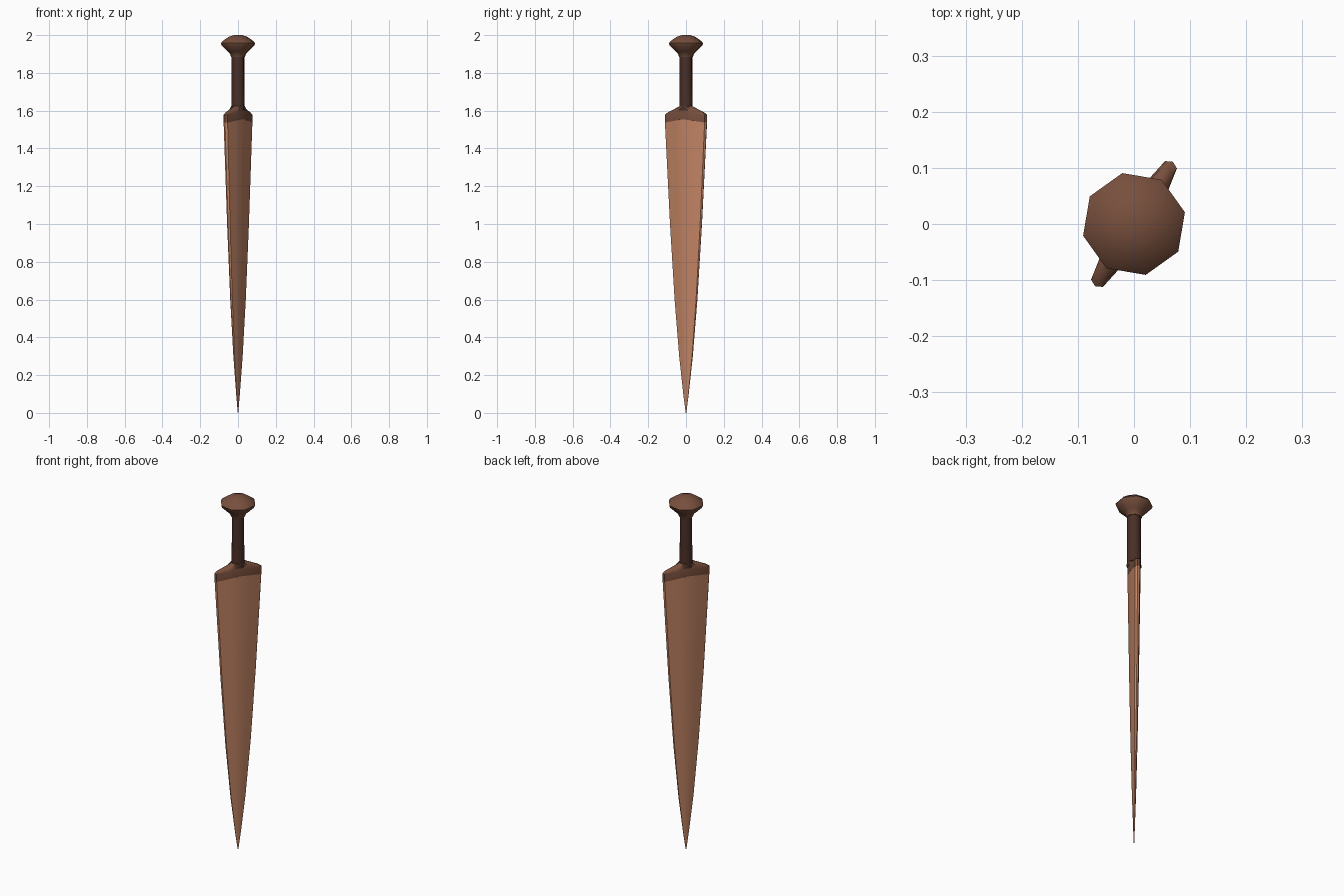
import bpy, bmesh, math

if "Cube" in bpy.data.objects:
    bpy.data.objects.remove(bpy.data.objects["Cube"])

TURN = math.radians(58)          # direction of the blade's width in plan


def material(name, rgb):
    m = bpy.data.materials.new(name)
    m.diffuse_color = (*rgb, 1)
    m.use_nodes = True
    m.node_tree.nodes["Principled BSDF"].inputs["Base Color"].default_value = m.diffuse_color
    return m


BRONZE = material("bright bronze", (0.55, 0.235, 0.13))
BROWN = material("dull brown bronze", (0.185, 0.078, 0.046))
DARK = material("dark grip brown", (0.068, 0.028, 0.020))


def loft(name, rings, mat, angle):
    """Skin a stack of equal rings, cap both ends, smooth by angle."""
    bm = bmesh.new()
    rows = [[bm.verts.new(p) for p in ring] for ring in rings]
    n = len(rows[0])
    for a, b in zip(rows, rows[1:]):
        for i in range(n):
            j = (i + 1) % n
            bm.faces.new((a[i], a[j], b[j], b[i]))
    bm.faces.new(rows[0][::-1])
    bm.faces.new(rows[-1])
    bmesh.ops.recalc_face_normals(bm, faces=bm.faces)
    me = bpy.data.meshes.new(name)
    bm.to_mesh(me)
    bm.free()
    me.materials.append(mat)
    ob = bpy.data.objects.new(name, me)
    bpy.context.collection.objects.link(ob)
    ob.rotation_euler.z = TURN
    bpy.ops.object.select_all(action='DESELECT')
    ob.select_set(True)
    bpy.context.view_layer.objects.active = ob
    bpy.ops.object.shade_smooth_by_angle(angle=math.radians(angle))
    return ob


# Flattened diamond cross-section with bevelled edges (one quarter, mirrored)
quarter = [(1.05, 0), (1, 0.10), (0.5, 0.19), (0, 0.265)]
half = quarter + [(-u, v) for u, v in quarter[-2::-1]]
SECTION = half + [(u, -v) for u, v in half[-2:0:-1]]


def blade_ring(r, z, rise=0.0):
    """Section of half width r; its middle is lifted by rise."""
    return [(u * r, v * r, z + rise * max(0, 1 - abs(u))) for u, v in SECTION]


def round_ring(r, z, sides=8):
    return [(r * math.cos(math.tau * i / sides),
             r * math.sin(math.tau * i / sides), z) for i in range(sides)]


# Blade: point down, gently bowed edges
loft("blade", [blade_ring(r, z, rise) for r, z, rise in (
    (0.002, 0.0, 0), (0.016, 0.10, 0), (0.040, 0.30, 0), (0.067, 0.60, 0),
    (0.094, 1.00, 0), (0.124, 1.54, 0.016))], BRONZE, 40)

# Guard: arched lower edge, shoulders sloping up into the grip
loft("guard", [
    blade_ring(0.1245, 1.537, 0.018),
    blade_ring(0.1245, 1.578, 0.018),
    blade_ring(0.112, 1.588, 0.022),
    [(u * 0.036, math.copysign(0.036 * math.sqrt(max(0, 1 - min(1, u * u))), v), 1.625)
     for u, v in SECTION]], BROWN, 40)

# Grip: eight-sided handle
loft("grip", [round_ring(r, z) for r, z in (
    (0.037, 1.60), (0.036, 1.63), (0.034, 1.76), (0.034, 1.89))], DARK, 50)

# Pommel: flared eight-sided cap
loft("pommel", [round_ring(r, z) for r, z in (
    (0.038, 1.885), (0.044, 1.902), (0.056, 1.913), (0.089, 1.945),
    (0.093, 1.957), (0.084, 1.968), (0.052, 1.990), (0.022, 2.0))], BROWN, 50)
